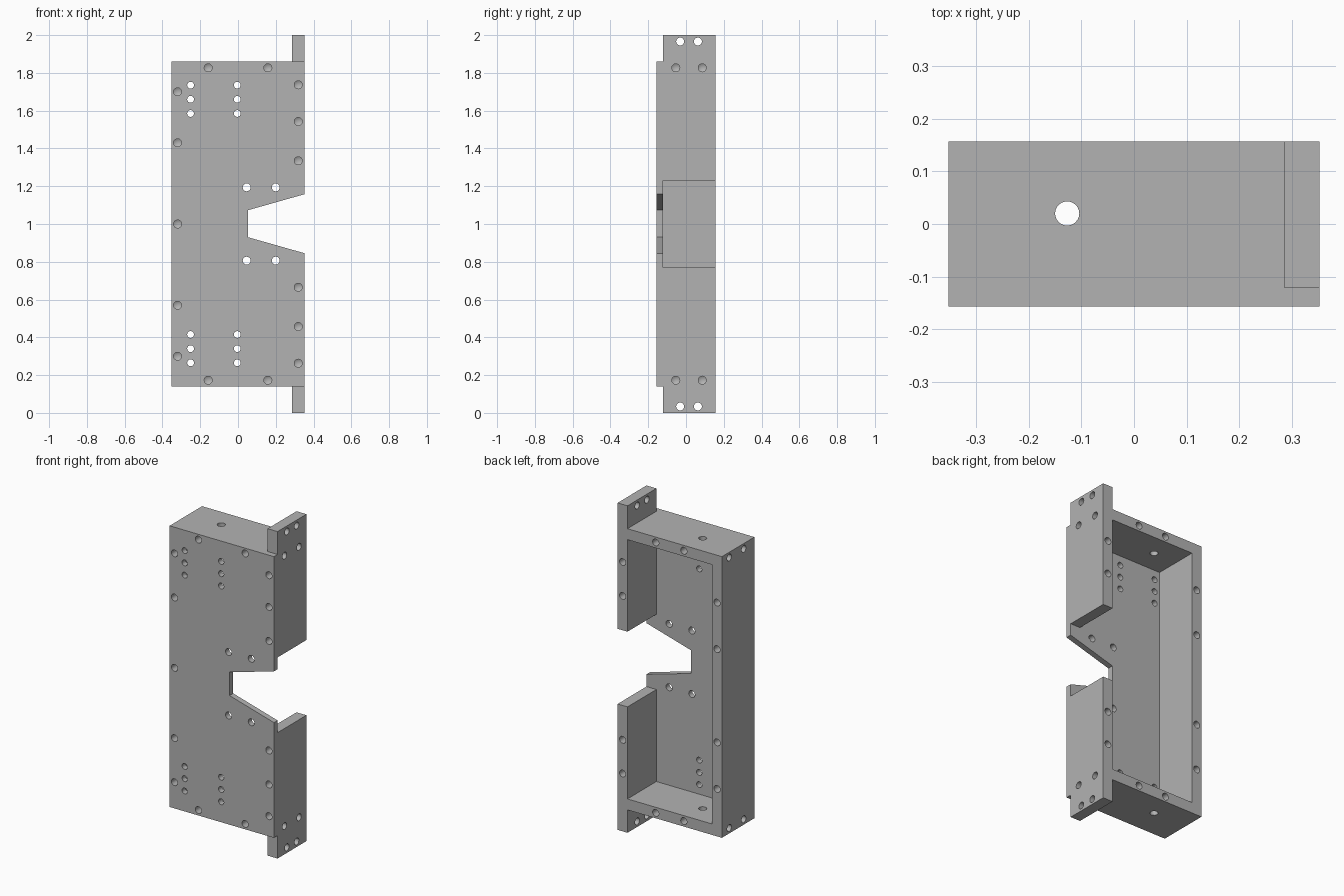
import bpy, bmesh
from mathutils import Vector

cube = bpy.data.objects.get("Cube")
if cube:
    bpy.data.objects.remove(cube, do_unlink=True)

metal = bpy.data.materials.new("plain grey metal")
metal.use_nodes = True
grey = (0.45, 0.45, 0.45, 1)
metal.diffuse_color = grey
bsdf = next(n for n in metal.node_tree.nodes if n.type == 'BSDF_PRINCIPLED')
bsdf.inputs["Base Color"].default_value = grey

# Overall layout: W half width, F/B front and back, P back of the face plate, T wall thickness
W, F, B, P, T = 0.353, -0.157, 0.157, -0.122, 0.067
LOW, HIGH = 0.14, 1.86
parts = []


def link(name, bm):
    bmesh.ops.recalc_face_normals(bm, faces=bm.faces)
    mesh = bpy.data.meshes.new(name)
    bm.to_mesh(mesh)
    bm.free()
    mesh.materials.append(metal)
    ob = bpy.data.objects.new(name, mesh)
    bpy.context.collection.objects.link(ob)
    return ob


def prism(name, outline, y0, y1):
    """Extrude an (x, z) outline from y0 to y1."""
    bm = bmesh.new()
    face = bm.faces.new([bm.verts.new((x, y0, z)) for x, z in outline])
    new = bmesh.ops.extrude_face_region(bm, geom=[face])["geom"]
    verts = [v for v in new if isinstance(v, bmesh.types.BMVert)]
    bmesh.ops.translate(bm, verts=verts, vec=(0, y1 - y0, 0))
    parts.append(link(name, bm))


def wall(name, x0, x1, z0, z1):
    prism(name, [(x0, z0), (x1, z0), (x1, z1), (x0, z1)], P, B)


# Face plate with tapered notch
prism("face_plate", [(-W, LOW), (W, LOW), (W, 0.845), (0.053, 0.93),
                     (0.053, 1.073), (W, 1.158), (W, HIGH), (-W, HIGH)], F, P)

# Walls and the split mounting rail
wall("right_side_wall", -W, T - W, LOW, HIGH)
wall("top_wall", T - W, W - T, HIGH - T, HIGH)
wall("bottom_wall", T - W, W - T, LOW, LOW + T)
wall("upper_mounting_rail", W - T, W, 1.23, 2)
wall("lower_mounting_rail", W - T, W, 0, 0.77)

# Drills, all collected in one cutter
drills = bmesh.new()


def drill(start, direction, depth, radius=0.021):
    """Round hole with a pointed bottom."""
    d = Vector(direction)
    one = bmesh.new()
    bmesh.ops.create_cone(one, cap_ends=True, segments=24, radius1=radius,
                          radius2=radius, depth=depth + 0.02)
    tip = max(one.faces, key=lambda f: f.calc_center_median().z)
    bmesh.ops.poke(one, faces=[tip], offset=radius * 0.6)
    turn = Vector((0, 0, 1)).rotation_difference(d).to_matrix()
    bmesh.ops.rotate(one, verts=one.verts, matrix=turn)
    bmesh.ops.translate(one, verts=one.verts, vec=Vector(start) + d * (depth / 2 - 0.01))
    bmesh.ops.recalc_face_normals(one, faces=one.faces)
    temp = bpy.data.meshes.new("drill")
    one.to_mesh(temp)
    one.free()
    drills.from_mesh(temp)
    bpy.data.meshes.remove(temp)


BACKWARD, FORWARD = (0, 1, 0), (0, -1, 0)
drill((-0.32, F, 1), BACKWARD, 0.11)
for mirror in (False, True):
    def at(z):
        return 2 - z if mirror else z

    # Screw holes in the front
    for x, z in [(-0.32, 1.70), (-0.32, 1.43), (-0.158, 1.827), (0.158, 1.827),
                 (0.319, 1.737), (0.319, 1.543), (0.319, 1.335)]:
        drill((x, F, at(z)), BACKWARD, 0.11)
    # Through holes in the plate
    for z in (1.735, 1.66, 1.585):
        for x in (-0.251, -0.004):
            drill((x, F, at(z)), BACKWARD, 0.06, 0.018)
    for x in (0.046, 0.2):
        drill((x, F, at(1.194)), BACKWARD, 0.06)
    # Screw holes in the back rims
    for x, z in [(-0.32, 1.57), (-0.32, 1.285), (0.319, 1.647), (0.319, 1.44),
                 (0.095, 1.827), (-0.095, 1.827)]:
        drill((x, B, at(z)), FORWARD, 0.1)
    # Side screws and rail mounting holes
    for y in (-0.054, 0.086):
        drill((W, y, at(1.827)), (-1, 0, 0), 0.13)
        drill((-W, y, at(1.827)), (1, 0, 0), 0.13)
    for y in (-0.031, 0.063):
        drill((W, y, at(1.966)), (-1, 0, 0), 0.1)
    # Cable hole in the end wall
    drill((-0.127, 0.02, at(HIGH)), (0, 0, 1 if mirror else -1), 0.12, 0.023)

cutter = link("hole_cutter", drills)
cutter.hide_render = True

# Cut the holes, then shade
for ob in parts:
    mod = ob.modifiers.new("holes", 'BOOLEAN')
    mod.operation = 'DIFFERENCE'
    mod.solver = 'EXACT'
    mod.object = cutter
bpy.context.view_layer.update()
graph = bpy.context.evaluated_depsgraph_get()
for ob in parts:
    mesh = bpy.data.meshes.new_from_object(ob.evaluated_get(graph))
    ob.modifiers.clear()
    ob.data = mesh
bpy.data.objects.remove(cutter, do_unlink=True)

bpy.ops.object.select_all(action='DESELECT')
for ob in parts:
    ob.select_set(True)
bpy.context.view_layer.objects.active = parts[0]
bpy.ops.object.shade_smooth_by_angle()
